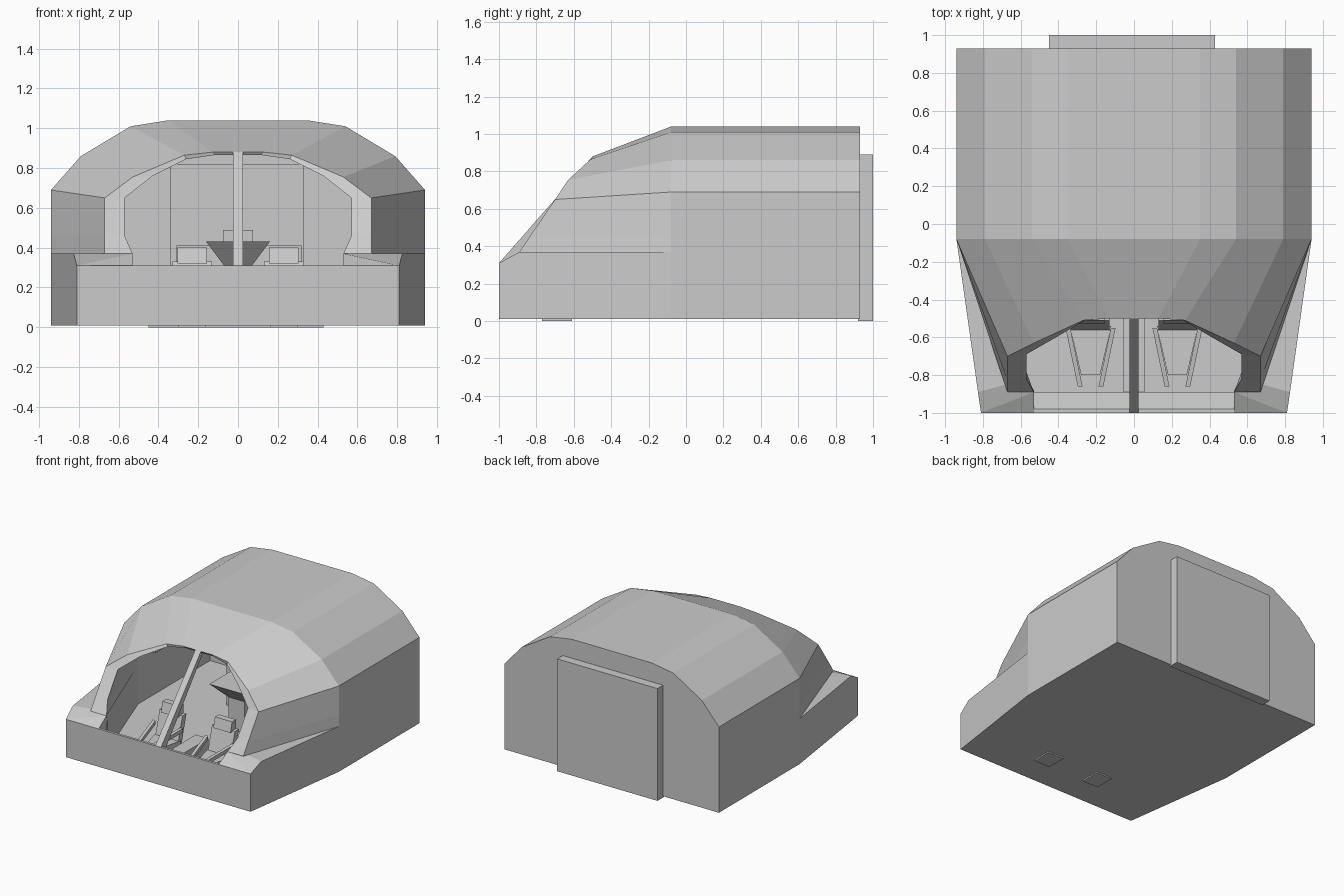
import bpy, bmesh
from mathutils import Vector

if "Cube" in bpy.data.objects:
    bpy.data.objects.remove(bpy.data.objects["Cube"])


def finish(name, bm):
    bmesh.ops.remove_doubles(bm, verts=bm.verts, dist=0.0001)
    bmesh.ops.recalc_face_normals(bm, faces=bm.faces)
    me = bpy.data.meshes.new(name)
    bm.to_mesh(me)
    bm.free()
    ob = bpy.data.objects.new(name, me)
    bpy.context.collection.objects.link(ob)
    return ob


def loft(name, rings, closed=True, cap_start=True, cap_end=True):
    """Skin a list of point rings."""
    bm = bmesh.new()
    vr = [[bm.verts.new(p) for p in r] for r in rings]
    n = len(rings[0])
    for a, b in zip(vr, vr[1:]):
        for i in range(n if closed else n - 1):
            j = (i + 1) % n
            bm.faces.new((a[i], a[j], b[j], b[i]))
    if cap_start:
        bm.faces.new(vr[0])
    if cap_end:
        bm.faces.new(vr[-1])
    return finish(name, bm)


def mirror_ring(half):
    """Half section on +x, continued across to -x."""
    return list(half) + [(-x, y, z) for x, y, z in reversed(half)]


def box(name, x0, x1, y0, y1, z0, z1):
    return loft(name, [[(x0, y0, z), (x1, y0, z), (x1, y1, z), (x0, y1, z)] for z in (z0, z1)])


def prism(name, yz, x0, x1):
    """Side profile extruded across x."""
    return loft(name, [[(x, y, z) for y, z in yz] for x in (x0, x1)])


def plank(name, a, b, w, h):
    """Straight bar of width w and height h from a to b."""
    rings = [[(p[0] + sx * w / 2, p[1], p[2] + sz * h / 2)
              for sx, sz in ((-1, -1), (1, -1), (1, 1), (-1, 1))] for p in (a, b)]
    return loft(name, rings)


# Cabin roof and walls, folded inward at the window rim
outer = [(.94, .37), (.94, .46), (.94, .69), (.79, .86), (.54, 1.01), (.35, 1.04)]
inner = [(.84, .37), (.84, .46), (.84, .65), (.71, .79), (.49, .92), (.30, .95)]
rim_out = [(.67, -.89, .37), (.67, -.83, .46), (.67, -.70, .65),
           (.53, -.63, .755), (.27, -.51, .865), (.13, -.50, .88)]
rim_in = [(.53, -.89, .37), (.57, -.82, .46), (.57, -.69, .65),
          (.43, -.61, .76), (.26, -.51, .845), (.12, -.49, .865)]
sections = [[(x, .93, z) for x, z in outer], [(x, -.08, z) for x, z in outer],
            rim_out, rim_in,
            [(x, -.05, z) for x, z in inner], [(x, .85, z) for x, z in inner]]
loft("cabin_shell", [mirror_ring(s) for s in sections], closed=False)

# Hull tub: outside wall, ledge, inside wall and floor
tub = [
    [(.53, -1, .01), (.81, -1, .01), (.826, -.89, .01), (.94, -.08, .01), (.94, .93, .01)],
    [(.53, -1, .31), (.81, -1, .31), (.826, -.89, .37), (.94, -.08, .37), (.94, .93, .37)],
    [(.53, -.98, .31), (.53, -.89, .37), (.57, -.82, .37), (.84, -.05, .37), (.84, .85, .37)],
    [(.53, -.89, .20), (.53, -.88, .20), (.57, -.82, .20), (.84, -.05, .20), (.84, .85, .20)],
    [(.53, -.89, .06), (.53, -.88, .06), (.57, -.82, .06), (.84, -.05, .06), (.84, .85, .06)],
]
loft("hull_tub", [mirror_ring(r) for r in tub])

# Rear door outside and its frame inside
box("rear_door", -.45, .43, .92, 1.0, 0, .89)
box("inner_door_panel", -.34, .33, .82, .86, .06, .82)

# Windscreen centre bar and floor tunnel below it
prism("windscreen_bar", [(-1, .31), (-.5, .88), (-.48, .85), (-.95, .27)], -.025, .025)
box("centre_tunnel", -.055, .055, -.89, -.45, .05, .18)

# Pair of crew seats
for s, side in ((-1, "left"), (1, "right")):
    cx = s * .23
    box(side + "_seat_pedestal", cx - .07, cx + .07, -.77, -.61, 0, .12)
    loft(side + "_seat_cushion", [[(cx - w, y, .11), (cx + w, y, .11), (cx + w, y, .15), (cx - w, y, .15)]
                                  for w, y in ((.05, -.80), (.11, -.54))])
    for d in (-1, 1):
        plank(side + "_seat_armrest", (cx + d * .055, -.86, .19), (cx + d * .12, -.55, .24), .025, .03)
    prism(side + "_seat_back", [(-.57, .12), (-.51, .33), (-.46, .33), (-.52, .12)], cx - .10, cx + .10)
    prism(side + "_headrest", [(-.53, .32), (-.51, .40), (-.46, .40), (-.46, .32)], cx - .075, cx + .075)

# Flared console in the middle of the cabin with a small box on top
loft("console", [[(sx * w, y0, z), (-sx * w, y0, z), (-sx * w, y1, z), (sx * w, y1, z)]
                 for sx, w, y0, y1, z in ((1, .07, -.02, .14, .06), (1, .07, -.02, .14, .31), (1, .16, -.13, .2, .43))])
box("console_top", -.075, .075, .08, .16, .43, .49)

# Rear bench and side lockers
box("rear_bench", -.31, .32, .30, .60, .06, .41)
for s, side in ((-1, "left"), (1, "right")):
    a, b = sorted((s * .62, s * .83))
    prism(side + "_side_locker", [(-.15, .56), (-.15, .62), (.6, .62), (.6, .56)], a, b)
